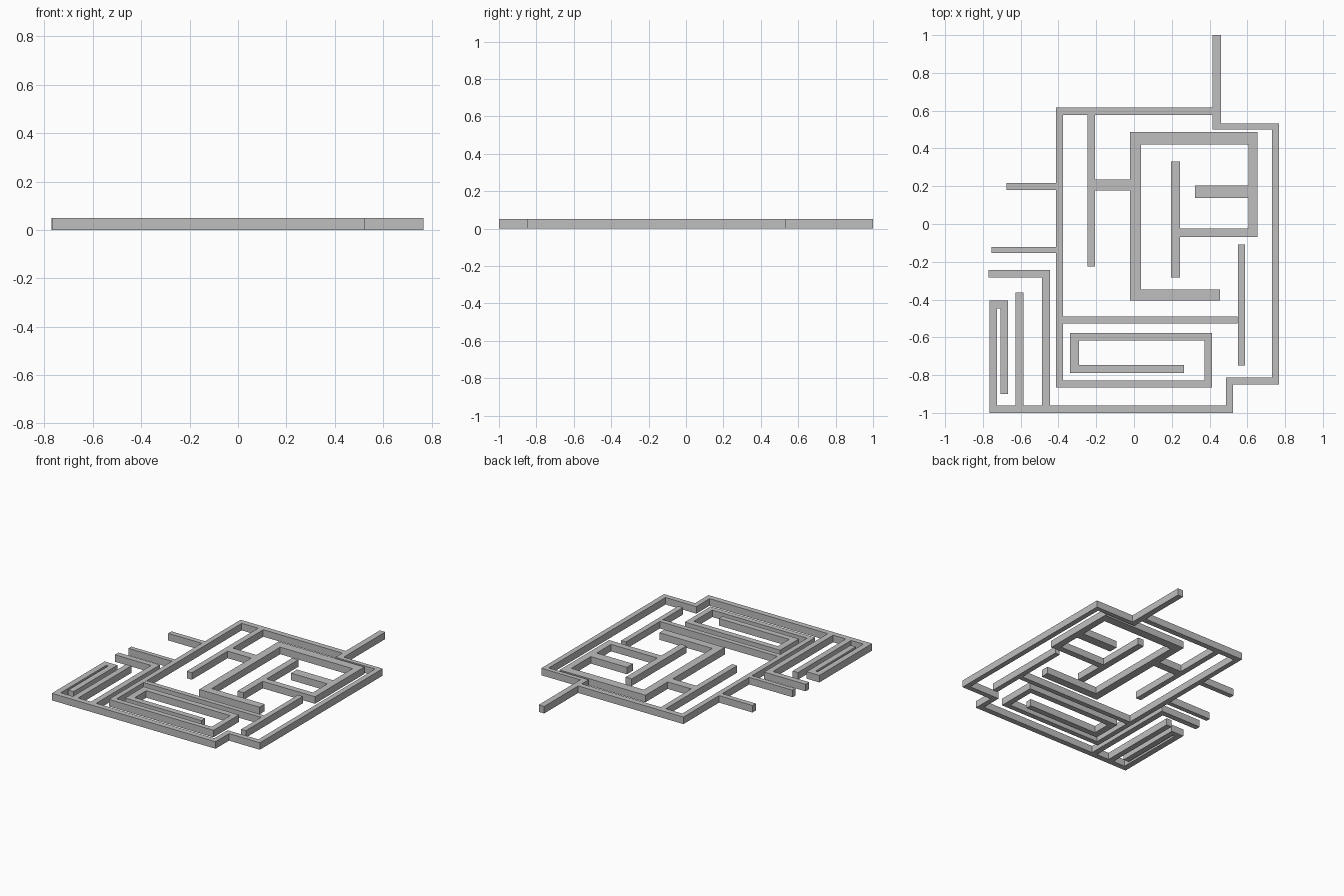
import bpy
import bmesh

HEIGHT = 0.05

cube = bpy.data.objects.get("Cube")
if cube:
    bpy.data.objects.remove(cube, do_unlink=True)

stone = bpy.data.materials.new("plain_grey")
stone.use_nodes = True
grey = (0.52, 0.52, 0.52, 1)
stone.diffuse_color = grey
stone.node_tree.nodes["Principled BSDF"].inputs["Base Color"].default_value = grey


def wall(name, axis, start, runs, end):
    """Right-angled wall. The runs alternate direction, beginning along axis;
    each run is (centre line position, thickness)."""
    first = "xy".index(axis)
    centres = [run[0] for run in runs]
    # where each run begins and finishes along its own direction
    stops = [start] + centres[1:] + [end]
    begins = [start] + centres[:-1]
    sides = {1: [], -1: []}
    signs = []
    for i in range(len(runs)):
        along = (first + i) % 2
        heading = 1 if stops[i + 1] > begins[i] else -1
        signs.append(heading if along == 0 else -heading)
    for side, points in sides.items():
        edges = [c + side * s * w / 2 for (c, w), s in zip(runs, signs)]
        # corner n lies between run n-1 and run n, mitred for both thicknesses
        line = [start] + edges + [end]
        for n in range(len(runs) + 1):
            pair = (line[n], line[n + 1])
            points.append(pair if (first + n) % 2 == 0 else pair[::-1])

    bm = bmesh.new()
    left, right = ([bm.verts.new((x, y, 0)) for x, y in sides[s]] for s in (1, -1))
    for n in range(len(runs)):
        bm.faces.new((left[n], right[n], right[n + 1], left[n + 1]))
    top = bmesh.ops.extrude_face_region(bm, geom=bm.faces[:], use_keep_orig=True)
    verts = [g for g in top["geom"] if isinstance(g, bmesh.types.BMVert)]
    bmesh.ops.translate(bm, verts=verts, vec=(0, 0, HEIGHT))
    bmesh.ops.recalc_face_normals(bm, faces=bm.faces[:])
    mesh = bpy.data.meshes.new(name)
    bm.to_mesh(mesh)
    bm.free()
    mesh.materials.append(stone)
    bpy.context.collection.objects.link(bpy.data.objects.new(name, mesh))


# Outer boundary: back spur, right side, front, and the left hook
wall("outer_wall", "y", 1,
     [(.438, .043), (.517, .032), (.748, .037), (-.83, .037), (.505, .037),
      (-.98, .04), (-.745, .042), (-.427, .042), (-.687, .042)], -.899)

# Back and left boundary winding into the front spiral
wall("spiral_wall", "x", .417,
     [(.598, .04), (-.394, .037), (-.846, .037), (.392, .04),
      (-.597, .042), (-.314, .048), (-.767, .042)], .264)

# Thick wall round the central chamber
wall("chamber_wall", "x", .454,
     [(-.377, .058), (.008, .058), (.454, .064), (.631, .048),
      (-.047, .045)], .243)
wall("chamber_divider", "y", .332, [(.219, .048)], -.284)
wall("chamber_stub", "x", .322, [(.171, .066)], .607)
wall("chamber_connector", "x", -.206, [(.207, .058)], -.021)
wall("hanging_wall", "y", .578, [(-.226, .04)], -.225)

# Cross wall with its end bar
wall("cross_wall", "x", -.375, [(-.508, .035)], .549)
wall("cross_wall_end", "y", -.109, [(.568, .037)], -.75)

# Left wing
wall("left_elbow", "x", -.771, [(-.264, .04), (-.465, .042)], -.96)
wall("left_post_wall", "y", -.363, [(-.607, .042)], -.96)
wall("left_spur_back", "x", -.676, [(.199, .037)], -.412)
wall("left_spur_front", "x", -.755, [(-.138, .032)], -.412)
